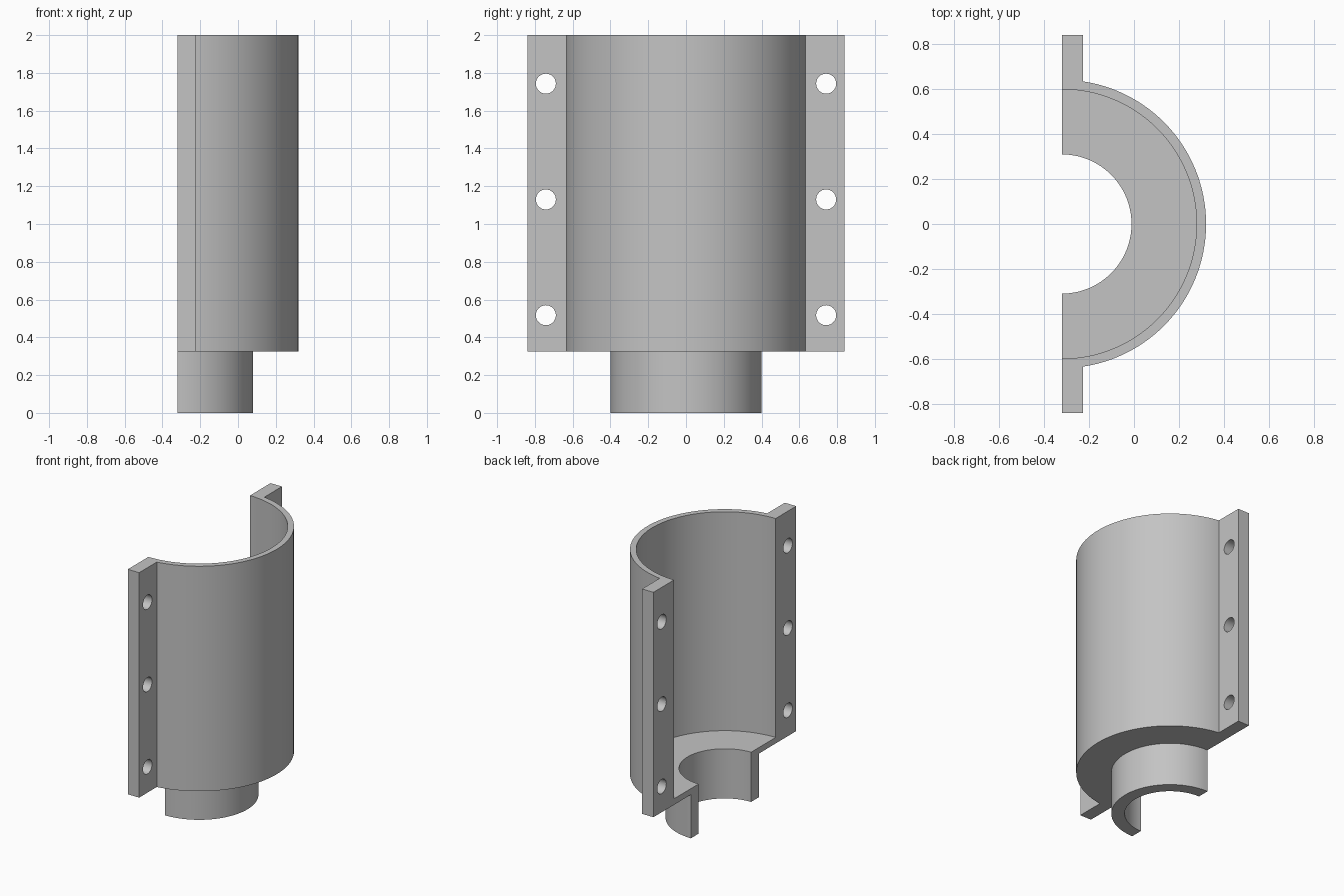
import bpy
import bmesh
from math import pi, sin, cos, asin
from mathutils import Matrix, Vector

if "Cube" in bpy.data.objects:
    bpy.data.objects.remove(bpy.data.objects["Cube"])

AXIS_X = -0.32                      # flat split plane, holds the bore axis
BODY_R, BODY_IN = 0.64, 0.598
NECK_R, NECK_IN = 0.40, 0.309
STEP_Z, FLOOR_Z, TOP_Z = 0.325, 0.37, 2.0
FLANGE_T, FLANGE_Y = 0.094, 0.84

grey = bpy.data.materials.new("plain_grey")
grey.use_nodes = True
colour = (0.55, 0.55, 0.55, 1)
grey.diffuse_color = colour
grey.node_tree.nodes["Principled BSDF"].inputs["Base Color"].default_value = colour


def make_object(name, bm):
    bmesh.ops.recalc_face_normals(bm, faces=bm.faces)
    mesh = bpy.data.meshes.new(name)
    bm.to_mesh(mesh)
    bm.free()
    mesh.materials.append(grey)
    obj = bpy.data.objects.new(name, mesh)
    bpy.context.collection.objects.link(obj)
    return obj


def activate(obj):
    bpy.ops.object.select_all(action="DESELECT")
    obj.select_set(True)
    bpy.context.view_layer.objects.active = obj


# Half shell: stepped wall section swept half a turn, then capped
section = [(NECK_IN, 0), (NECK_R, 0), (NECK_R, STEP_Z), (BODY_R, STEP_Z),
           (BODY_R, TOP_Z), (BODY_IN, TOP_Z), (BODY_IN, FLOOR_Z), (NECK_IN, FLOOR_Z)]
steps = 64
bm = bmesh.new()
rings = []
for i in range(steps + 1):
    a = -pi / 2 + pi * i / steps
    rings.append([bm.verts.new((AXIS_X + r * cos(a), r * sin(a), z)) for r, z in section])
for near, far in zip(rings, rings[1:]):
    for k in range(len(section)):
        n = (k + 1) % len(section)
        bm.faces.new((near[k], near[n], far[n], far[k]))
for end in (rings[0], rings[-1]):
    bm.faces.new(end)
shell = make_object("half_shell", bm)

# Bolt flange: outline that follows the body curve, raised to full height
for side, name in ((1, "left_flange"), (-1, "right_flange")):
    bm = bmesh.new()
    sweep = asin(FLANGE_T / BODY_R)
    outline = [(BODY_R * sin(sweep * t / 3), BODY_R * cos(sweep * t / 3)) for t in range(4)]
    outline += [(FLANGE_T, FLANGE_Y), (0, FLANGE_Y)]
    base = bm.faces.new([bm.verts.new((AXIS_X + x, side * y, STEP_Z)) for x, y in outline])
    raised = bmesh.ops.extrude_face_region(bm, geom=[base], use_keep_orig=True)
    bmesh.ops.translate(bm, vec=Vector((0, 0, TOP_Z - STEP_Z)),
                        verts=[v for v in raised["geom"] if isinstance(v, bmesh.types.BMVert)])
    flange = make_object(name, bm)

    # Three bolt holes drilled through
    bm = bmesh.new()
    for z in (0.517, 1.13, 1.743):
        place = Matrix.Translation((AXIS_X, side * 0.742, z)) @ Matrix.Rotation(pi / 2, 4, "Y")
        bmesh.ops.create_cone(bm, cap_ends=True, segments=32, radius1=0.053,
                              radius2=0.053, depth=0.5, matrix=place)
    drill = make_object("hole_cutter", bm)
    drill.hide_render = True
    cut = flange.modifiers.new("bolt_holes", "BOOLEAN")
    cut.operation = "DIFFERENCE"
    cut.solver = "EXACT"
    cut.object = drill
    activate(flange)
    bpy.ops.object.modifier_apply(modifier=cut.name)
    bpy.data.objects.remove(drill)
    bpy.ops.object.shade_smooth_by_angle()

activate(shell)
bpy.ops.object.shade_smooth_by_angle()
